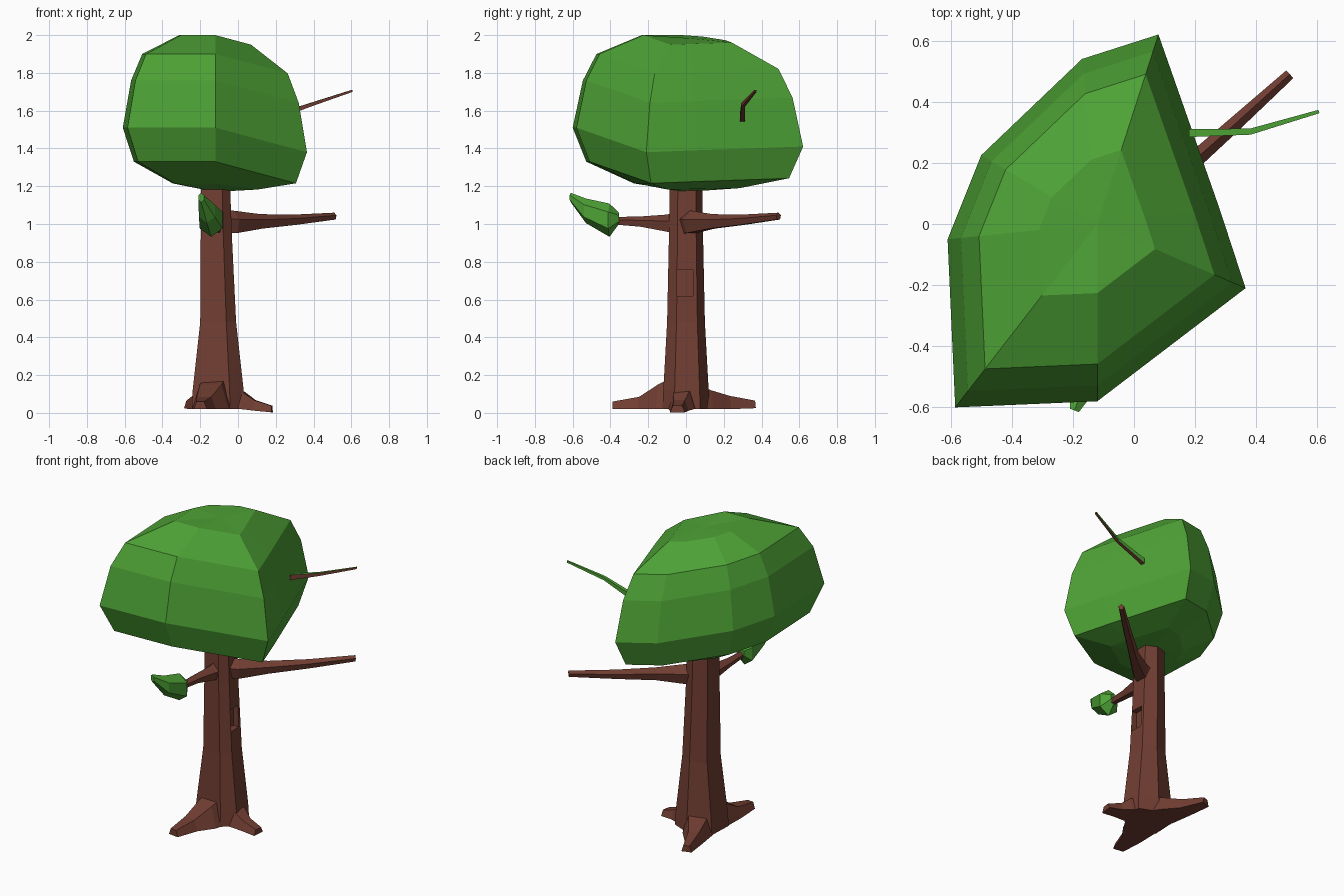
import bpy, bmesh
from math import cos, sin, tau
from mathutils import Vector

if "Cube" in bpy.data.objects:
    bpy.data.objects.remove(bpy.data.objects["Cube"])


def material(name, color):
    m = bpy.data.materials.new(name)
    m.diffuse_color = (*color, 1)
    m.use_nodes = True
    m.node_tree.nodes["Principled BSDF"].inputs["Base Color"].default_value = m.diffuse_color
    return m


BARK = material("bark", (0.165, 0.048, 0.032))
LEAF = material("leaf", (0.075, 0.36, 0.036))


def loft(name, rings, mat, poles=None):
    """Skin equal-length rings; close the ends with n-gons or pole points."""
    bm = bmesh.new()
    vr = [[bm.verts.new(p) for p in r] for r in rings]
    n = len(vr[0])
    for a, b in zip(vr, vr[1:]):
        for i in range(n):
            j = (i + 1) % n
            bm.faces.new((a[i], a[j], b[j], b[i]))
    for k, end in enumerate((vr[0], vr[-1])):
        if poles:
            tip = bm.verts.new(poles[k])
            for i in range(n):
                bm.faces.new((end[i], end[(i + 1) % n], tip))
        else:
            bm.faces.new(end)
    bmesh.ops.recalc_face_normals(bm, faces=bm.faces)
    mesh = bpy.data.meshes.new(name)
    bm.to_mesh(mesh)
    bm.free()
    mesh.materials.append(mat)
    ob = bpy.data.objects.new(name, mesh)
    bpy.context.collection.objects.link(ob)
    return ob


def limb(name, stations, section, mat):
    """Sweep a section along stations (x, y, z, half_width, half_height)."""
    pts = [Vector(s[:3]) for s in stations]
    rings = []
    for i, s in enumerate(stations):
        d = pts[min(i + 1, len(pts) - 1)] - pts[max(i - 1, 0)]
        side = d.cross(Vector((0, 0, 1))).normalized()
        rings.append([pts[i] + side * u * s[3] + Vector((0, 0, v * s[4])) for u, v in section])
    return loft(name, rings, mat)


def polygon(n, turn=0.0):
    return [(cos(tau * (i + turn) / n), sin(tau * (i + turn) / n)) for i in range(n)]


# Canopy: one lopsided outline scaled into six rings, sagging on its right and back
CX = -0.12
outline = [(-0.12, -0.58, 0), (-0.585, -0.60, 0), (-0.61, -0.05, 0), (-0.50, 0.225, 0.02),
           (-0.17, 0.54, 0.07), (0.08, 0.62, 0.10), (0.28, 0.05, 0.12), (0.365, -0.21, 0.13)]
levels = [(0.39, 2.0), (0.79, 1.90), (0.91, 1.76), (1.0, 1.51), (0.88, 1.33), (0.46, 1.215)]
rings = [[(CX + (x - CX) * s, y * s, z - sag * (s if z > 1.3 else 0.25)) for x, y, sag in outline]
         for s, z in levels]
loft("canopy", rings, LEAF, poles=[(CX, 0, 1.985), (CX, 0, 1.17)])

# Trunk
section = [(-1, -0.75), (0.45, -1), (1, -0.5), (0.95, 0.6), (0.1, 1), (-0.95, 0.6)]
levels = [(0.02, -0.105, 0.14, 0.125), (0.12, -0.105, 0.135, 0.12), (0.48, -0.105, 0.095, 0.10),
          (0.95, -0.115, 0.082, 0.09), (1.30, -0.12, 0.075, 0.085)]
trunk = loft("trunk", [[(cx + u * rx, v * ry, z) for u, v in section]
                       for z, cx, rx, ry in levels], BARK)

# Knothole cut in the right side of the trunk
bpy.ops.mesh.primitive_cube_add(size=1, location=(0, -0.005, 0.69))
cutter = bpy.context.object
cutter.name = "knothole_cutter"
cutter.scale = (0.12, 0.085, 0.14)
cutter.hide_render = True
cutter.display_type = 'WIRE'
cutter.data.materials.append(BARK)
cut = trunk.modifiers.new("knothole", 'BOOLEAN')
cut.operation = 'DIFFERENCE'
cut.object = cutter
cut.solver = 'EXACT'

# Roots: trapezoid sections running out along the ground
root_section = [(-1, 0), (-0.6, 1), (0.6, 1), (1, 0)]
roots = {
    "front_root": [(-0.12, -0.05, 0.02, 0.10, 0.17), (-0.145, -0.13, 0.02, 0.10, 0.13),
                   (-0.18, -0.24, 0.02, 0.065, 0.065), (-0.20, -0.385, 0.02, 0.035, 0.04)],
    "back_root": [(-0.13, 0.04, 0.02, 0.10, 0.13), (-0.16, 0.11, 0.02, 0.09, 0.10),
                  (-0.21, 0.22, 0.02, 0.055, 0.07), (-0.255, 0.36, 0.025, 0.032, 0.04)],
    "right_root": [(-0.08, 0, 0.02, 0.09, 0.13), (0.03, -0.025, 0.02, 0.07, 0.09),
                   (0.09, -0.035, 0.012, 0.05, 0.055), (0.18, -0.045, 0.003, 0.04, 0.035)],
}
for name, stations in roots.items():
    limb(name, stations, root_section, BARK)

# Long branch on the right
limb("right_branch", [(-0.10, 0.0, 1.005, 0.06, 0.07), (-0.02, 0.03, 1.005, 0.055, 0.065),
                      (0.12, 0.14, 1.01, 0.032, 0.042), (0.30, 0.30, 1.02, 0.026, 0.03),
                      (0.51, 0.49, 1.04, 0.018, 0.02)], polygon(5, 0.25), BARK)

# Short front branch with its leaf clump
limb("front_branch", [(-0.12, -0.05, 1.0, 0.055, 0.065), (-0.125, -0.10, 1.0, 0.045, 0.05),
                      (-0.14, -0.24, 1.01, 0.03, 0.03), (-0.145, -0.38, 1.015, 0.022, 0.022)],
     polygon(5, 0.25), BARK)
limb("leaf_clump", [(-0.145, -0.355, 1.03, 0.03, 0.03), (-0.142, -0.405, 1.02, 0.07, 0.088),
                    (-0.165, -0.53, 1.07, 0.05, 0.065), (-0.195, -0.61, 1.14, 0.018, 0.025)],
     polygon(6, 0.5), LEAF)

# Twig poking out of the canopy, leafy on its upper and rear faces
twig = limb("upper_twig", [(0.18, 0.298, 1.56, 0.019, 0.024), (0.38, 0.302, 1.63, 0.014, 0.014),
                           (0.605, 0.368, 1.705, 0.008, 0.008)], polygon(4, 0.5), BARK)
twig.data.materials.append(LEAF)
for face in twig.data.polygons:
    if face.normal.z > 0.5 or face.normal.y > 0.6:
        face.material_index = 1
